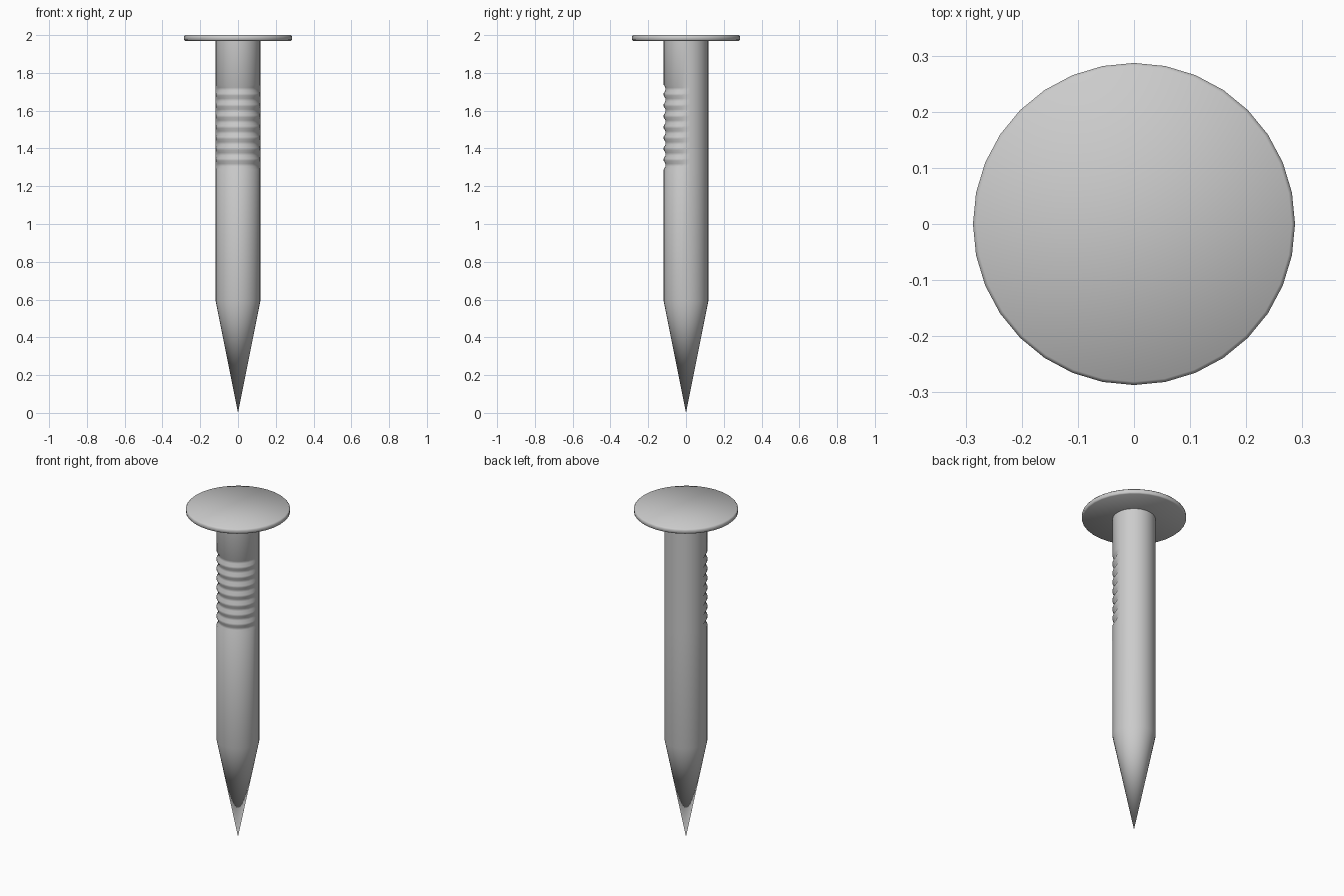
import bpy, bmesh, math

if "Cube" in bpy.data.objects:
    bpy.data.objects.remove(bpy.data.objects["Cube"])

SIDES = 32
steel = bpy.data.materials.new("steel grey")
steel.diffuse_color = (0.6, 0.6, 0.6, 1)
steel.use_nodes = True
steel.node_tree.nodes["Principled BSDF"].inputs["Base Color"].default_value = steel.diffuse_color


def lathe(name, rings, tip=None):
    """Stack rings of (z, radius, front dent); optional pointed bottom."""
    bm = bmesh.new()
    loops = []
    for z, r, dent in rings:
        loop = []
        for i in range(SIDES):
            a = 2 * math.pi * i / SIDES
            rad = r - (dent if math.sin(a) < -0.01 else 0)
            loop.append(bm.verts.new((rad * math.cos(a), rad * math.sin(a), z)))
        loops.append(loop)
    for low, high in zip(loops, loops[1:]):
        for i in range(SIDES):
            j = (i + 1) % SIDES
            bm.faces.new((low[i], low[j], high[j], high[i]))
    bm.faces.new(loops[-1])
    if tip is None:
        bm.faces.new(loops[0][::-1])
    else:
        point = bm.verts.new((0, 0, tip))
        for i in range(SIDES):
            bm.faces.new((point, loops[0][(i + 1) % SIDES], loops[0][i]))
    bmesh.ops.recalc_face_normals(bm, faces=bm.faces)
    mesh = bpy.data.meshes.new(name)
    bm.to_mesh(mesh)
    bm.free()
    mesh.materials.append(steel)
    ob = bpy.data.objects.new(name, mesh)
    bpy.context.collection.objects.link(ob)
    bpy.ops.object.select_all(action='DESELECT')
    ob.select_set(True)
    bpy.context.view_layer.objects.active = ob
    bpy.ops.object.shade_smooth_by_angle(angle=math.radians(65))
    return ob


# Shaft with a pointed tip and eight grip grooves on the front half
R, DENT, PITCH = 0.118, 0.009, 0.0575
rings = [(0.59, R, 0)]
for g in reversed(range(8)):
    top = 1.737 - g * PITCH
    rings += [(top - 0.045, R, 0), (top - 0.030, R, DENT),
              (top - 0.015, R, DENT), (top, R, 0)]
rings.append((1.975, R, 0))
lathe("nail_shaft", rings, tip=0.0)

# Flat round head with a softened rim
lathe("nail_head", [(1.970, 0.281, 0), (1.975, 0.287, 0),
                    (1.993, 0.287, 0), (2.0, 0.281, 0)])
